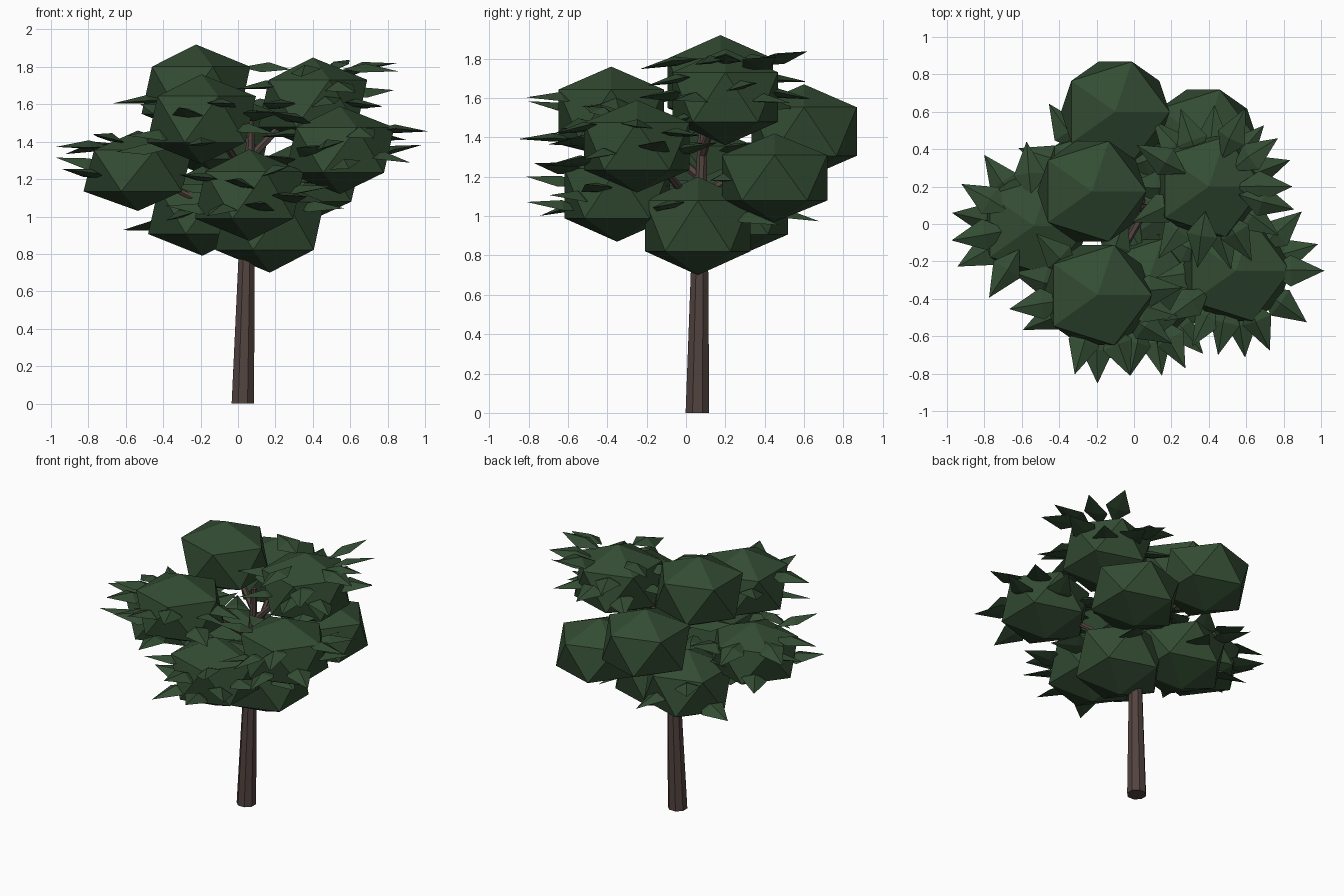
import bpy, bmesh, math, random
from mathutils import Vector, Matrix

random.seed(11)
if "Cube" in bpy.data.objects:
    bpy.data.objects.remove(bpy.data.objects["Cube"], do_unlink=True)


def material(name, rgb):
    mat = bpy.data.materials.new(name)
    mat.use_nodes = True
    mat.diffuse_color = (*rgb, 1)
    mat.node_tree.nodes["Principled BSDF"].inputs["Base Color"].default_value = (*rgb, 1)
    return mat


bark = material("brown bark", (0.085, 0.057, 0.05))
green = material("dark green foliage", (0.033, 0.072, 0.033))


def finish(bm, name, mat):
    bmesh.ops.recalc_face_normals(bm, faces=bm.faces)
    mesh = bpy.data.meshes.new(name)
    bm.to_mesh(mesh)
    bm.free()
    mesh.materials.append(mat)
    bpy.context.collection.objects.link(bpy.data.objects.new(name, mesh))


def tapered_limb(bm, points, radii, sides):
    """Faceted tube through the points, capped at both ends."""
    rings = []
    for i, p in enumerate(points):
        axis = points[min(i + 1, len(points) - 1)] - points[max(i - 1, 0)]
        turn = Vector((0, 0, 1)).rotation_difference(axis)
        if i == 0 and p.z == 0:
            turn.identity()
        angles = [math.tau * (k + 0.5) / sides for k in range(sides)]
        rings.append([bm.verts.new(p + turn @ Vector((math.cos(a), math.sin(a), 0)) * radii[i])
                      for a in angles])
    for low, high in zip(rings, rings[1:]):
        for k in range(sides):
            n = (k + 1) % sides
            bm.faces.new((low[k], low[n], high[n], high[k]))
    bm.faces.new(rings[0])
    bm.faces.new(rings[-1])


# Foliage clumps: centre x, centre y, bottom z, top z, leaf lift, leaf headings in degrees
clumps = {
    "upper_back_right": (-.225, .175, 1.43, 1.92, 0, ()),
    "upper_front_right": (-.195, -.38, 1.28, 1.76, -.03,
                          (5, 70, 135, 165, 189, 205, 254, 270, 292, 327, 345)),
    "right": (-.535, -.01, 1.03, 1.46, .07, (25, 60, 95, 125, 150, 171, 190, 208, 238)),
    "lower_front": (.06, -.35, .87, 1.36, -.01,
                    (20, 60, 150, 185, 215, 240, 260, 281, 297, 312, 340)),
    "left": (.545, -.25, 1.12, 1.59, .02,
             (0, 18, 42, 70, 95, 125, 155, 185, 215, 240, 258, 276, 293, 324)),
    "lowest": (.17, .06, .7, 1.2, .13, (30, 65, 100, 135, 260, 330)),
    "lower_back_right": (-.19, .25, .79, 1.27, .05, (20, 75, 124, 160, 200, 245, 300)),
    "upper_left": (.4, .2, 1.36, 1.85, .07,
                   (0, 18, 35, 48, 65, 86, 110, 130, 150, 180, 205, 235, 262, 285, 300, 325, 345)),
    "back": (-.1, .6, 1.19, 1.67, 0, ()),
    "back_left": (.37, .45, .97, 1.42, 0, ()),
}

# Trunk
stem = [Vector(p) for p in ((.026, .058, 0), (.046, .07, .8), (.07, .085, 1.55))]
bm = bmesh.new()
tapered_limb(bm, stem, (.065, .046, .018), 8)
finish(bm, "trunk", bark)

# Branches reaching from the trunk into each clump
bm = bmesh.new()
for x, y, low, high, *_ in clumps.values():
    end = Vector((x, y, (low + high) / 2))
    reach = (end.xy - stem[1].xy).length
    start_z = max(.75, end.z - .2 - .25 * reach)
    start = stem[1].lerp(stem[2], (start_z - .8) / .75)
    middle = start.lerp(end, .5) + Vector((0, 0, .03))
    tapered_limb(bm, (start, middle, end), (.024, .018, .01), 6)
finish(bm, "branches", bark)


def add_leaf(bm, matrix):
    """Pointed leaf along +x, with a ridge on top and a keel beneath."""
    base, left, right, ridge, keel, tip = [
        bm.verts.new(matrix @ Vector(p)) for p in
        ((0, 0, 0), (.13, .085, 0), (.13, -.085, 0), (.13, 0, .035), (.13, 0, -.01), (.31, 0, 0))]
    for mid in (ridge, keel):
        for side in (left, right):
            bm.faces.new((base, side, mid))
            bm.faces.new((side, tip, mid))


for name, (x, y, low, high, lift, headings) in clumps.items():
    centre, half = Vector((x, y, (low + high) / 2)), (high - low) / 2

    # Flattened faceted clump with a deeper waist than a plain ball
    bm = bmesh.new()
    bmesh.ops.create_icosphere(bm, subdivisions=1, radius=1)
    for v in bm.verts:
        waist = 1.15 if abs(v.co.z) < .9 else 1
        v.co = centre + Vector((v.co.x * .325, v.co.y * .315, v.co.z * half * waist))
    finish(bm, name + "_clump", green)

    # Leaves fanning out of the clump, in alternating upper and lower tiers
    if headings:
        bm = bmesh.new()
        for i, heading in enumerate(headings):
            tier = lift + (.1, -.04, .04, -.1)[i % 4] + random.uniform(-.03, .03)
            start = Vector((random.uniform(.13, .17), 0, tier))
            turn = Matrix.Rotation(math.radians(heading), 4, "Z")
            pitch = Matrix.Rotation(random.uniform(-.25, .2), 4, "Y")
            roll = Matrix.Rotation(random.uniform(-.35, .35), 4, "X")
            add_leaf(bm, Matrix.Translation(centre) @ turn @ Matrix.Translation(start) @ pitch @ roll)
        finish(bm, name + "_leaves", green)
